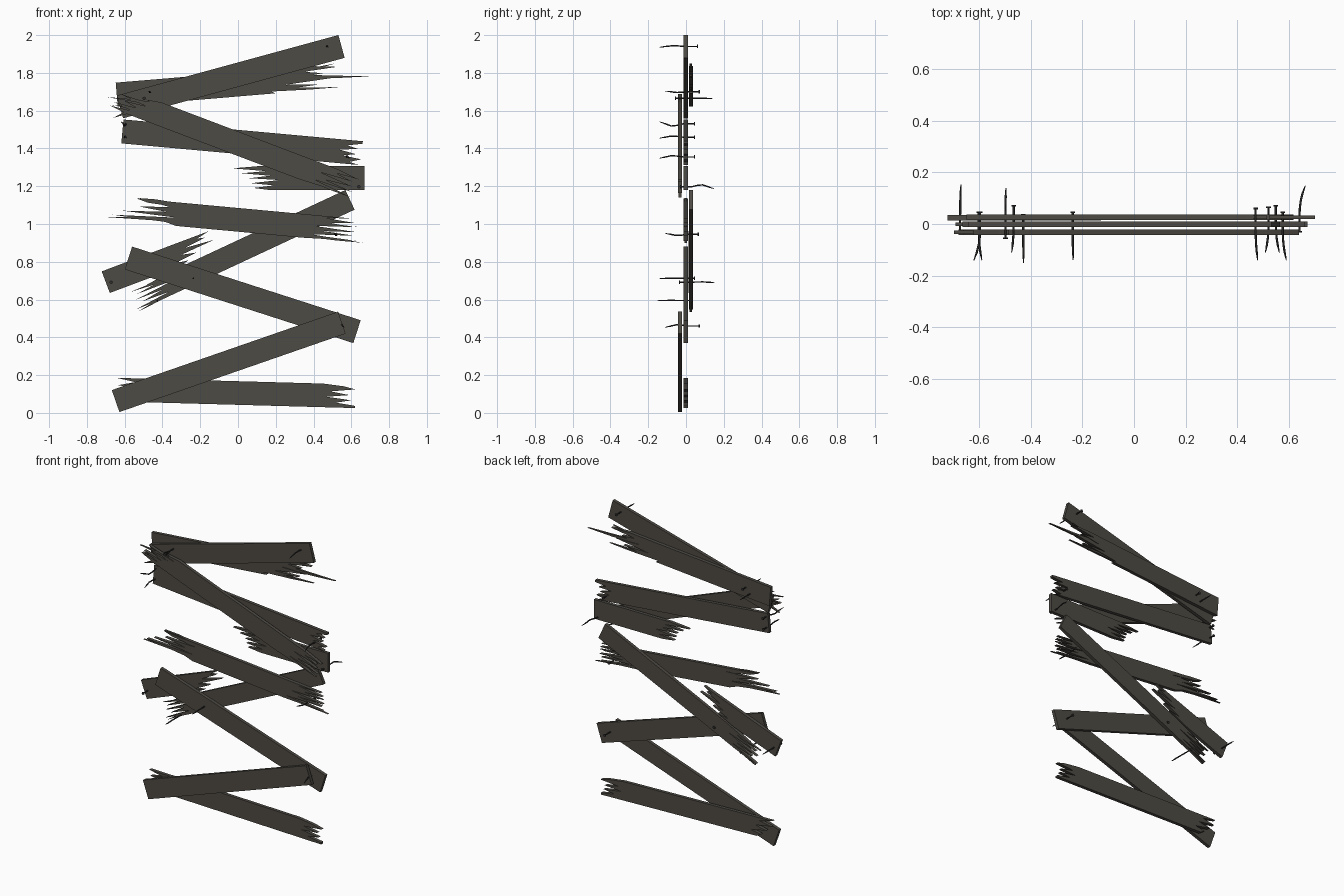
import bpy, bmesh, math, random
from mathutils import Vector

random.seed(4)


def material(name, col):
    m = bpy.data.materials.new(name)
    m.diffuse_color = (*col, 1)
    return m


WOOD = material("dark weathered wood", (0.076, 0.069, 0.058))
IRON = material("dark iron", (0.03, 0.029, 0.028))
FRONT, MID, BACK = -0.032, -0.001, 0.026
THICK = 0.022
CLEAN = [0, 0]


def slab(name, outline, y, thick=THICK):
    """Extrude an (x, z) outline along y."""
    bm = bmesh.new()
    f = bm.faces.new([bm.verts.new((x, y - thick / 2, z)) for x, z in outline])
    r = bmesh.ops.extrude_face_region(bm, geom=[f])
    bmesh.ops.translate(bm, vec=(0, thick, 0),
                        verts=[v for v in r["geom"] if isinstance(v, bmesh.types.BMVert)])
    bmesh.ops.triangulate(bm, faces=[f for f in bm.faces if len(f.verts) > 4])
    bmesh.ops.recalc_face_normals(bm, faces=bm.faces)
    me = bpy.data.meshes.new(name)
    bm.to_mesh(me)
    bm.free()
    me.materials.append(WOOD)
    ob = bpy.data.objects.new(name, me)
    bpy.context.collection.objects.link(ob)


def board(name, left, right, width, y, lcut=CLEAN, rcut=CLEAN):
    """Plank between two end centres; cuts list the break depth from top to bottom."""
    a, b = Vector(left), Vector(right)
    d = (b - a).normalized()
    n = Vector((-d.y, d.x))

    def end(p, direction, cuts):
        k = len(cuts) - 1
        pts = []
        for i, c in enumerate(cuts):
            j = random.uniform(-0.2, 0.2) / k if 0 < i < k else 0
            pts.append(p + direction * c + n * width * (0.5 - i / k + j))
        return pts
    slab(name, end(a, d, lcut)[::-1] + end(b, -d, rcut), y)


def shard(name, base, tip, w, y):
    """Thin splinter tapering from base to tip."""
    a, b = Vector(base), Vector(tip)
    d = (b - a).normalized()
    n = Vector((-d.y, d.x)) * w / 2
    m = a.lerp(b, 0.6)
    slab(name, [a + n, a - n, m - n * 0.7, b, m + n * 0.35], y, 0.014)


# Planks, bottom to top
board("bottom_plank", (-0.645, 0.123), (0.62, 0.088), 0.125, MID,
      [0, 0.1, 0.01, 0.13, 0.05, 0.16, 0.09, 0.12],
      [0.17, 0.06, 0.0, 0.13, 0.03, 0.15, 0.02, 0.1, 0, 0])
board("lower_front_plank", (-0.648, 0.0625), (0.55, 0.478), 0.123, FRONT)
board("lower_middle_plank", (-0.58, 0.82), (0.63, 0.43), 0.127, MID)
board("split_plank_left", (-0.70, 0.692), (-0.115, 0.912), 0.122, BACK - 0.002,
      CLEAN, [0.02, 0.09, 0.05, 0.17, 0.01, 0.2, 0.12, 0.25, 0.17, 0.3])
board("split_plank_right", (-0.56, 0.59), (0.593, 1.128), 0.115, BACK,
      [0.27, 0.1, 0.2, 0.04, 0.25, 0.02, 0.17, 0.05, 0.2, 0.0, 0.16])
board("shattered_plank", (-0.68, 1.085), (0.65, 0.962), 0.125, MID,
      [0.14, 0.2, 0.38, 0.15, 0.3, 0.07, 0.36, 0.02, 0.3, 0.36],
      [0.04, 0.2, 0.03, 0.16, 0.05, 0.25, 0.02, 0.2, 0.03, 0.28, 0.02, 0.3])
board("short_plank", (-0.03, 1.243), (0.67, 1.243), 0.127, MID,
      [0.14, 0.0, 0.18, 0.05, 0.2, 0.09, 0.25, 0.1, 0.22, 0.11, 0.2])
board("upper_long_plank", (-0.612, 1.49), (0.655, 1.375), 0.127, MID,
      CLEAN, [0, 0.0, 0.08, 0.02, 0.12, 0.03, 0.1, 0.0, 0.06, 0.01])
board("upper_front_plank", (-0.66, 1.675), (0.62, 1.19), 0.122, FRONT,
      [0.25, 0.17, 0.22, 0.03, 0.18, 0.06, 0.14, 0.01, 0.12, 0.0, 0.1],
      [0.12, 0.0, 0.12, 0.03, 0.2, 0.02, 0.16, 0.0, 0.22, 0.05, 0.3])
board("top_back_plank", (-0.642, 1.685), (0.55, 1.785), 0.127, BACK,
      CLEAN, [0.15, 0.02, 0.2, 0.1, 0.24, 0.06, 0.3, 0.12, 0.38, 0.36])
board("top_plank", (-0.625, 1.62), (0.548, 1.94), 0.125, MID)

# Loose splinters reaching beyond the broken ends
SPLINTERS = [
    (-0.30, 1.09, -0.535, 1.138, 0.035, MID), (-0.30, 1.02, -0.69, 1.036, 0.022, MID),
    (0.30, 0.95, 0.665, 0.90, 0.02, MID), (0.25, 1.02, 0.63, 0.985, 0.02, MID),
    (0.25, 1.78, 0.70, 1.782, 0.025, BACK), (0.20, 1.78, 0.515, 1.85, 0.025, BACK),
    (0.15, 1.71, 0.54, 1.725, 0.02, BACK),
    (-0.40, 1.63, -0.695, 1.672, 0.02, FRONT), (-0.42, 1.59, -0.67, 1.63, 0.02, FRONT),
    (-0.50, 1.62, -0.665, 1.56, 0.025, FRONT),
    (-0.25, 0.69, -0.53, 0.535, 0.025, BACK), (-0.28, 0.74, -0.57, 0.64, 0.022, BACK),
    (0.35, 1.25, 0.60, 1.14, 0.022, FRONT),
]
for i, (bx, bz, tx, tz, w, y) in enumerate(SPLINTERS):
    shard(f"splinter_{i + 1}", (bx, bz), (tx, tz), w, y)

# Bent nails: x, z, head y, point y, sideways bend
NAILS = [
    (0.47, 1.94, 0.06, -0.14, 0.008), (-0.465, 1.70, 0.07, -0.11, -0.008),
    (-0.497, 1.665, -0.055, 0.14, 0.002), (-0.595, 1.53, 0.045, -0.14, -0.024),
    (-0.60, 1.46, 0.045, -0.14, 0.012), (0.575, 1.355, 0.045, -0.14, 0.014),
    (0.64, 1.197, -0.03, 0.148, 0.022), (0.52, 0.945, 0.065, -0.11, -0.012),
    (-0.237, 0.712, 0.045, -0.14, 0.002), (-0.672, 0.692, -0.035, 0.152, 0.003),
    (-0.428, 0.595, 0.035, -0.15, 0.001), (0.548, 0.46, 0.07, -0.11, 0.014),
]
for i, (x, z, y0, y1, bend) in enumerate(NAILS):
    cu = bpy.data.curves.new(f"nail_{i + 1}", 'CURVE')
    cu.dimensions = '3D'
    cu.bevel_depth = 0.0042
    cu.bevel_resolution = 1
    cu.use_fill_caps = True
    sp = cu.splines.new('POLY')
    sp.points.add(6)
    for k, p in enumerate(sp.points):
        t = k / 6
        s = max(0, t - 0.4) / 0.6
        p.co = (x + bend * s * s, y0 + (y1 - y0) * t,
                z + 0.5 * bend * math.sin(s * math.pi * 1.4), 1)
        p.radius = 1 if k < 6 else 0.4
    cu.materials.append(IRON)
    bpy.context.collection.objects.link(bpy.data.objects.new(f"nail_{i + 1}", cu))
    bpy.ops.mesh.primitive_cylinder_add(vertices=8, radius=0.009, depth=0.006,
                                        location=(x, y0, z), rotation=(math.pi / 2, 0, 0))
    head = bpy.context.object
    head.name = f"nail_head_{i + 1}"
    head.data.materials.append(IRON)
